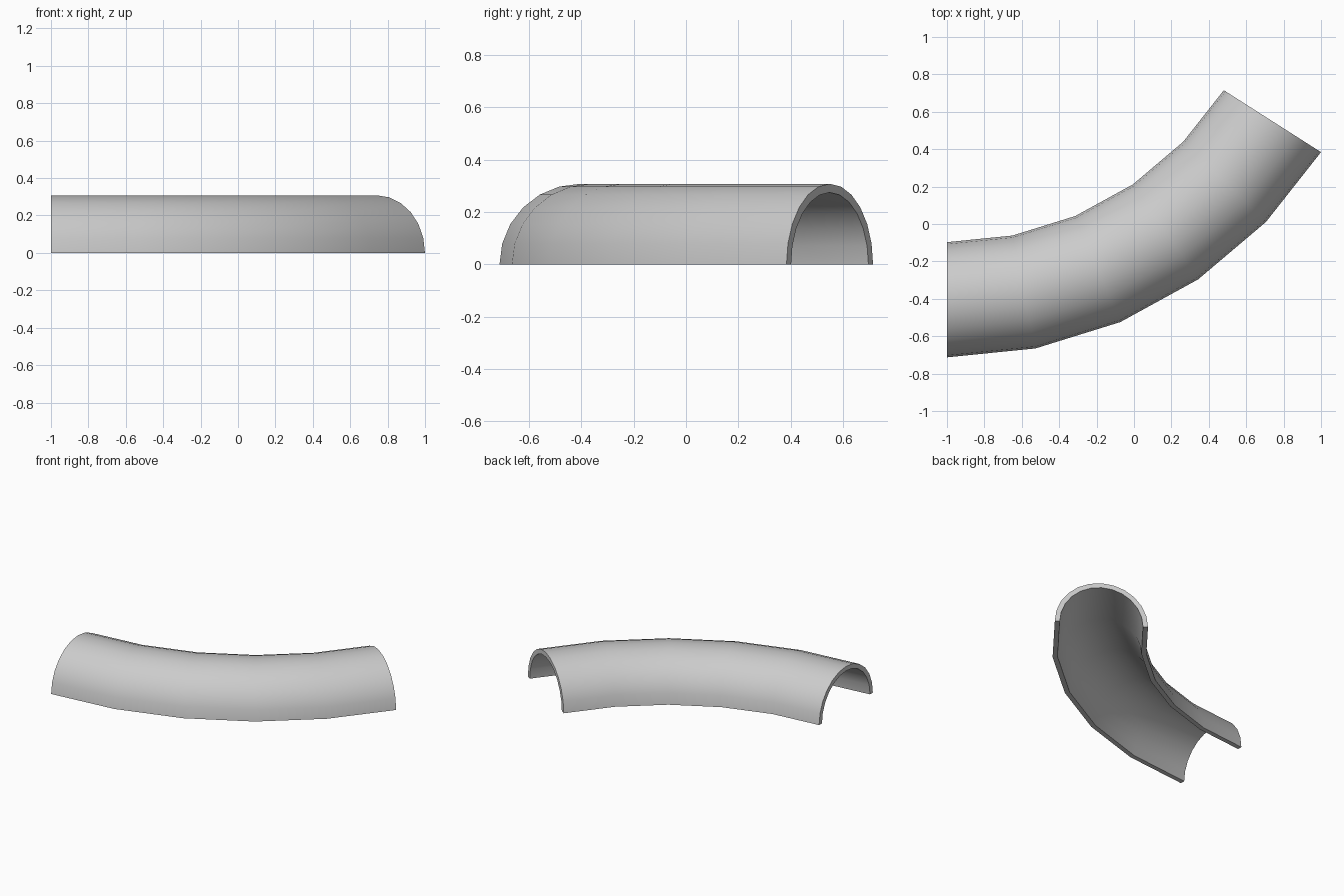
import bpy, bmesh
from math import sin, cos, pi, radians

cube = bpy.data.objects.get("Cube")
if cube:
    bpy.data.objects.remove(cube, do_unlink=True)

OUTER, INNER = 0.308, 0.275     # half-pipe radii
BEND, CENTRE_Y = 2.063, 1.658   # bend radius and pivot (pivot x is -1)
SWEEP, STEPS, SIDES = radians(57.5), 5, 12

grey = bpy.data.materials.new("light_grey")
grey.use_nodes = True
colour = (0.6, 0.6, 0.6, 1)
grey.diffuse_color = colour
grey.node_tree.nodes["Principled BSDF"].inputs["Base Color"].default_value = colour

bm = bmesh.new()


def arch(radius, turn):
    """One half-circle of vertices, turned about the bend pivot."""
    ring = []
    for i in range(SIDES + 1):
        t = pi * i / SIDES
        reach = BEND + radius * cos(t)
        ring.append(bm.verts.new((-1 + reach * sin(turn),
                                  CENTRE_Y - reach * cos(turn),
                                  radius * sin(t))))
    return ring


# Closed wall section: outer arch, then inner arch in reverse
sections = []
for s in range(STEPS + 1):
    turn = SWEEP * s / STEPS
    sections.append(arch(OUTER, turn) + arch(INNER, turn)[::-1])

# Walls and bottom rims
count = len(sections[0])
for a, b in zip(sections, sections[1:]):
    for i in range(count):
        j = (i + 1) % count
        bm.faces.new((a[i], a[j], b[j], b[i]))

# Flat end rims
for ring in (sections[0], sections[-1]):
    for i in range(SIDES):
        bm.faces.new((ring[i], ring[i + 1], ring[-i - 2], ring[-i - 1]))

bmesh.ops.recalc_face_normals(bm, faces=bm.faces)
mesh = bpy.data.meshes.new("curved_half_pipe")
bm.to_mesh(mesh)
bm.free()
mesh.materials.append(grey)

pipe = bpy.data.objects.new("curved_half_pipe", mesh)
bpy.context.collection.objects.link(pipe)
bpy.ops.object.select_all(action='DESELECT')
pipe.select_set(True)
bpy.context.view_layer.objects.active = pipe
bpy.ops.object.shade_smooth_by_angle(angle=radians(40))
